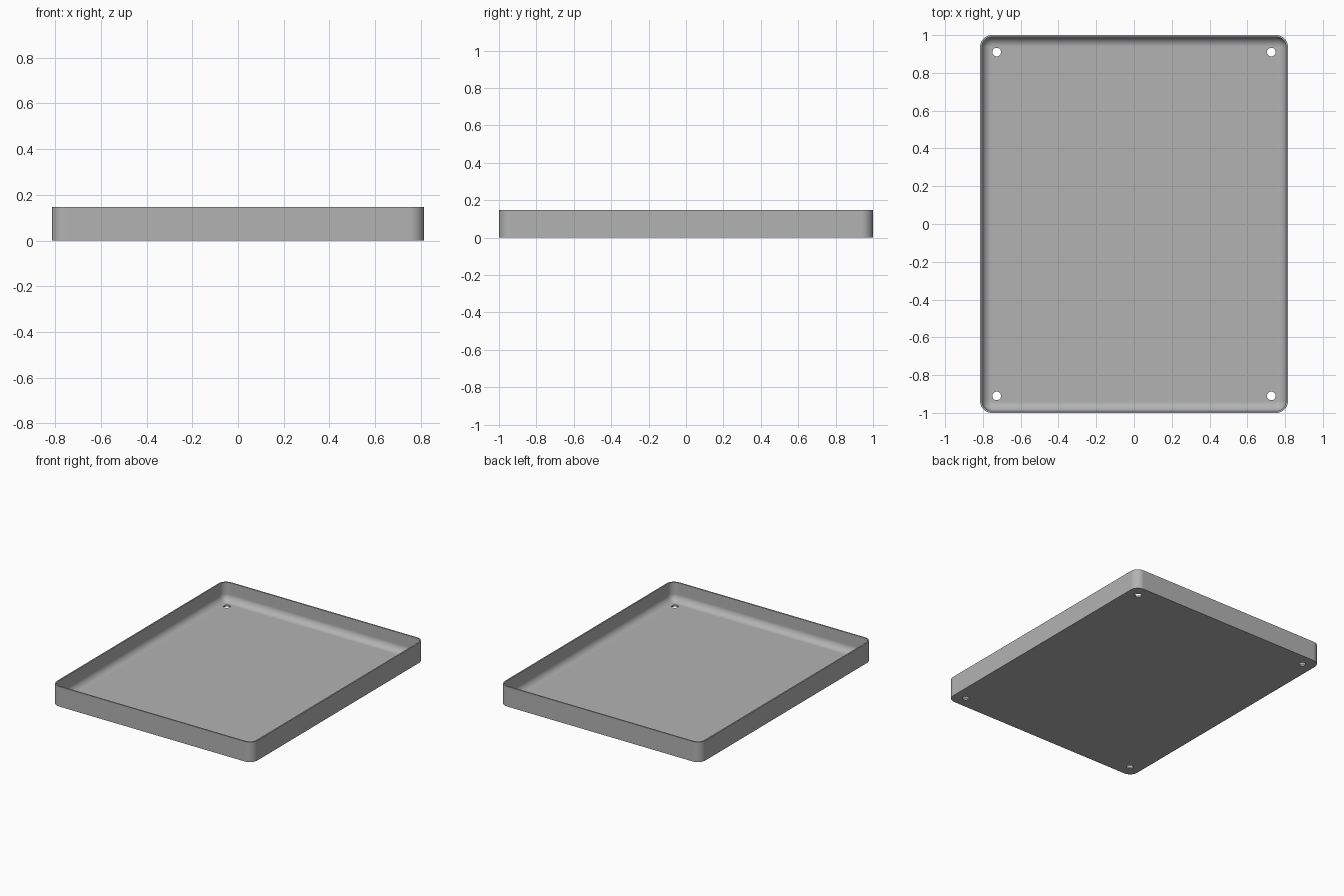
import bpy, bmesh, math

if "Cube" in bpy.data.objects:
    bpy.data.objects.remove(bpy.data.objects["Cube"])

HALF_X, HALF_Y, HEIGHT = 0.815, 1.0, 0.147
CORNER, WALL, FLOOR, FILLET = 0.062, 0.01, 0.012, 0.05
HOLE_X, HOLE_Y, HOLE_R = 0.727, 0.91, 0.023
SEGS = 10

grey = bpy.data.materials.new("grey")
grey.diffuse_color = (0.45, 0.45, 0.45, 1)
grey.use_nodes = True
grey.node_tree.nodes["Principled BSDF"].inputs["Base Color"].default_value = grey.diffuse_color


def ring(bm, inset, z):
    """Rounded rectangle loop, inset from the outer outline."""
    r = max(CORNER - inset, 0.002)
    cx, cy = HALF_X - inset - r, HALF_Y - inset - r
    verts = []
    for q, (sx, sy) in enumerate([(1, 1), (-1, 1), (-1, -1), (1, -1)]):
        for i in range(SEGS + 1):
            a = math.pi / 2 * (q + i / SEGS)
            verts.append(bm.verts.new((sx * cx + r * math.cos(a), sy * cy + r * math.sin(a), z)))
    return verts


# Tray: outer wall, thin rim, inner wall, then a rounded cove down to the floor
profile = [(0, 0), (0, HEIGHT), (WALL, HEIGHT)]
for i in range(SEGS + 1):
    a = math.pi / 2 * i / SEGS
    profile.append((WALL + FILLET * (1 - math.cos(a)), FLOOR + FILLET * (1 - math.sin(a))))

bm = bmesh.new()
rings = [ring(bm, d, z) for d, z in profile]
for lo, hi in zip(rings, rings[1:]):
    n = len(lo)
    for i in range(n):
        j = (i + 1) % n
        bm.faces.new((lo[i], lo[j], hi[j], hi[i]))
bm.faces.new(rings[0][::-1])
bm.faces.new(rings[-1])
bmesh.ops.recalc_face_normals(bm, faces=bm.faces)
mesh = bpy.data.meshes.new("tray")
bm.to_mesh(mesh)
bm.free()
mesh.materials.append(grey)
tray = bpy.data.objects.new("tray", mesh)
bpy.context.collection.objects.link(tray)

# Four round holes through the floor corners
cutters = []
for sx in (-1, 1):
    for sy in (-1, 1):
        bpy.ops.mesh.primitive_cylinder_add(vertices=32, radius=HOLE_R, depth=0.2,
                                            location=(sx * HOLE_X, sy * HOLE_Y, 0))
        cutter = bpy.context.object
        cutter.name = "hole_cutter"
        cutter.hide_render = True
        cutter.data.materials.append(grey)
        cutters.append(cutter)
        cut = tray.modifiers.new("hole", "BOOLEAN")
        cut.operation, cut.solver, cut.object = "DIFFERENCE", "EXACT", cutter

bpy.ops.object.select_all(action="DESELECT")
tray.select_set(True)
bpy.context.view_layer.objects.active = tray
for name in [m.name for m in tray.modifiers]:
    bpy.ops.object.modifier_apply(modifier=name)
for cutter in cutters:
    bpy.data.objects.remove(cutter)

# Smooth corners and cove with crisp rim, base and hole edges
bpy.ops.object.shade_smooth_by_angle(angle=math.radians(30))
weighted = tray.modifiers.new("flat_floor_normals", "WEIGHTED_NORMAL")
weighted.keep_sharp = True
